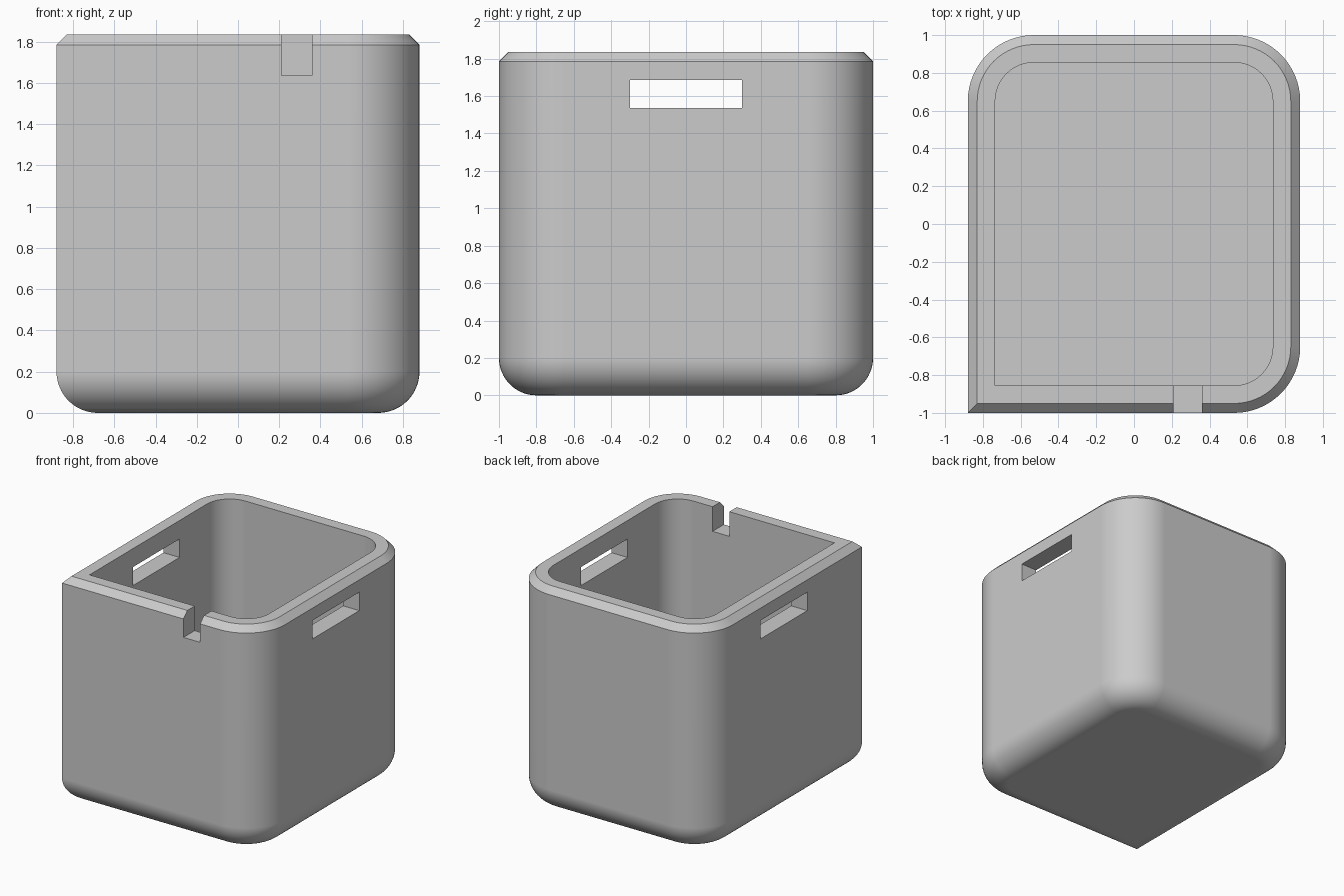
import bpy, bmesh
from math import sin, cos, pi

default = bpy.data.objects.get("Cube")
if default:
    bpy.data.objects.remove(default, do_unlink=True)

HALF_X, HALF_Y, HEIGHT = 0.88, 1.0, 1.835
CORNER, FILLET, CHAMFER, WALL = 0.35, 0.2, 0.05, 0.145
STEPS = 16

grey = bpy.data.materials.new("Plain grey")
grey.use_nodes = True
grey.diffuse_color = (0.6, 0.6, 0.6, 1)
grey.node_tree.nodes["Principled BSDF"].inputs["Base Color"].default_value = (0.6, 0.6, 0.6, 1)


def outline(inset):
    """Rounded rectangle with a square front right corner, moved inward."""
    points = [(inset - HALF_X, inset - HALF_Y)]
    radius = CORNER - inset
    for sx, sy, start in ((1, -1, -pi / 2), (1, 1, 0), (-1, 1, pi / 2)):
        cx, cy = sx * (HALF_X - CORNER), sy * (HALF_Y - CORNER)
        for i in range(STEPS + 1):
            a = start + i / STEPS * pi / 2
            points.append((cx + radius * cos(a), cy + radius * sin(a)))
    return points


def make_box(name, low, high):
    bpy.ops.mesh.primitive_cube_add(size=1, location=[(a + b) / 2 for a, b in zip(low, high)])
    box = bpy.context.object
    box.name = name
    box.scale = [b - a for a, b in zip(low, high)]
    box.hide_render = True
    return box


# Section of the bin: underside fillet, outer wall, rim chamfer, cavity
section = []
for i in range(STEPS + 1):
    a = i / STEPS * pi / 2
    section.append((FILLET * (1 - sin(a)), FILLET * (1 - cos(a))))
section += [(0, HEIGHT - CHAMFER), (CHAMFER, HEIGHT), (WALL, HEIGHT), (WALL, WALL)]

# Bin body lofted through the section
bm = bmesh.new()
rings = [[bm.verts.new((x, y, z)) for x, y in outline(inset)] for inset, z in section]
count = len(rings[0])
for lower, upper in zip(rings, rings[1:]):
    for i in range(count):
        j = (i + 1) % count
        bm.faces.new((lower[i], lower[j], upper[j], upper[i]))
bm.faces.new(rings[0][::-1])
bm.faces.new(rings[-1])
bmesh.ops.recalc_face_normals(bm, faces=bm.faces)
mesh = bpy.data.meshes.new("storage_bin")
bm.to_mesh(mesh)
bm.free()
mesh.materials.append(grey)
storage_bin = bpy.data.objects.new("storage_bin", mesh)
bpy.context.collection.objects.link(storage_bin)

# Side handle slots and front rim notch
cutters = [
    make_box("left_handle_cutter", (0.8 - 0.15, -0.3, 1.535), (1, 0.3, 1.685)),
    make_box("right_handle_cutter", (-1, -0.3, 1.535), (-0.65, 0.3, 1.685)),
    make_box("front_notch_cutter", (0.21, -1.1, 1.635), (0.36, -0.8, 2)),
]
bpy.ops.object.select_all(action='DESELECT')
storage_bin.select_set(True)
bpy.context.view_layer.objects.active = storage_bin
for cutter in cutters:
    cut = storage_bin.modifiers.new(cutter.name, 'BOOLEAN')
    cut.object = cutter
    cut.operation = 'DIFFERENCE'
    cut.solver = 'EXACT'
    bpy.ops.object.modifier_apply(modifier=cut.name)
    bpy.data.objects.remove(cutter, do_unlink=True)

# Smooth rounded walls with crisp rim edges
bpy.ops.object.shade_smooth_by_angle(angle=pi / 6)
weighted = storage_bin.modifiers.new("Weighted normals", 'WEIGHTED_NORMAL')
weighted.keep_sharp = True
